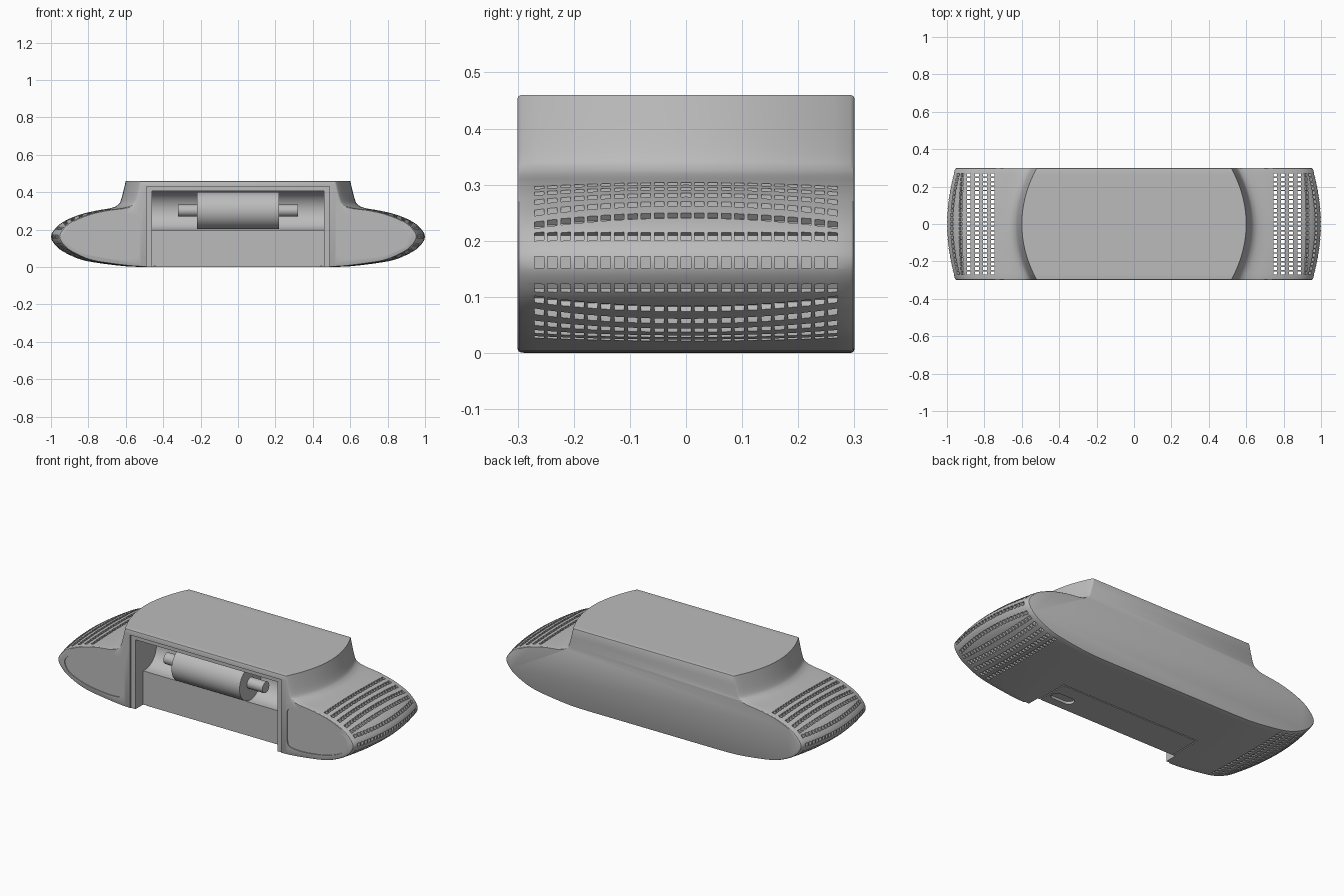
import bpy, bmesh, math
from mathutils import Matrix, Vector

if "Cube" in bpy.data.objects:
    bpy.data.objects.remove(bpy.data.objects["Cube"])

mat = bpy.data.materials.new("plain_grey")
mat.use_nodes = True
GREY = (0.5, 0.5, 0.5, 1)
mat.diffuse_color = GREY
mat.node_tree.nodes["Principled BSDF"].inputs["Base Color"].default_value = GREY

DEPTH = 0.3        # half depth of the body
ROLL_Y, ROLL_Z = -0.2, 0.302


def make_object(name, bm):
    bmesh.ops.recalc_face_normals(bm, faces=bm.faces)
    if bm.calc_volume(signed=True) < 0:
        bmesh.ops.reverse_faces(bm, faces=bm.faces)
    mesh = bpy.data.meshes.new(name)
    bm.to_mesh(mesh)
    bm.free()
    mesh.materials.append(mat)
    obj = bpy.data.objects.new(name, mesh)
    bpy.context.collection.objects.link(obj)
    return obj


def smooth(obj):
    bpy.ops.object.select_all(action='DESELECT')
    obj.select_set(True)
    bpy.context.view_layer.objects.active = obj
    bpy.ops.object.shade_smooth_by_angle(angle=math.radians(30))


def volume(mesh):
    bm = bmesh.new()
    bm.from_mesh(mesh)
    v = bm.calc_volume()
    bm.free()
    return v


def cut(target, bm):
    """Subtract bm, keeping the first solver result that is a sound solid."""
    cutter = make_object("cutter", bm)
    cutter.hide_render = True
    whole = volume(target.data)
    mod = target.modifiers.new("cut", 'BOOLEAN')
    mod.operation = 'DIFFERENCE'
    mod.object = cutter
    for solver in ('MANIFOLD', 'EXACT', 'FLOAT'):
        mod.solver = solver
        graph = bpy.context.evaluated_depsgraph_get()
        graph.update()
        result = bpy.data.meshes.new_from_object(target.evaluated_get(graph))
        if whole * .5 < volume(result) < whole - 1e-6:
            target.data = result
            break
    target.modifiers.clear()
    bpy.data.objects.remove(cutter)


def add_box(bm, centre, size, tilt=0):
    m = (Matrix.Translation(centre) @ Matrix.Rotation(tilt, 4, 'Y')
         @ Matrix.Diagonal((*size, 1)))
    bmesh.ops.create_cube(bm, size=1, matrix=m)


def add_loft(bm, rings):
    """Closed solid through rings of points, with flat end caps."""
    rings = [[bm.verts.new(c) for c in ring] for ring in rings]
    n = len(rings[0])
    for a, b in zip(rings, rings[1:]):
        for i in range(n):
            j = (i + 1) % n
            bm.faces.new((a[i], a[j], b[j], b[i]))
    bm.faces.new(rings[0])
    bm.faces.new(rings[-1])


def spline(pts, steps, closed=False):
    """Catmull-Rom curve through 2D points."""
    p = [Vector(q) for q in pts]
    p = [p[-1]] + p + p[:2] if closed else [p[0]] + p + [p[-1]]
    out = []
    for a, b, c, d in zip(p, p[1:], p[2:], p[3:]):
        for i in range(steps):
            t = i / steps
            out.append(0.5 * (2 * b + (c - a) * t + (2 * a - 5 * b + 4 * c - d) * t**2
                              + (3 * b - a - 3 * c + d) * t**3))
    return out if closed else out + [p[-1]]


# Half profile: underside, rounded nose, shoulder, raised top
half = spline([(.48, 0), (.6, .004), (.75, .022), (.84, .04), (.925, .077), (.975, .115),
               (1, .162), (.975, .208), (.925, .247), (.84, .282), (.75, .303),
               (.68, .315), (.645, .33), (.625, .36), (.6, .46)], 4)


def section(y, inset=0):
    """Body outline at depth y; ends and raised top bow inwards front and back."""
    right = []
    for x, z in half:
        raised = min(1, max(0, (.74 - x) / .1)) if z > .25 else 0
        x -= (.045 + .035 * raised) * (y / DEPTH) ** 2
        right.append((x * (1 - inset), y, .23 + (z - .23) * (1 - 3 * inset)))
    return right + [(-x, y, z) for x, y, z in reversed(right)]


# Body shell, lofted front to back with softened rims
rim = [(-DEPTH, .008), (-DEPTH + .002, .0025)]
middle = [((DEPTH - .007) * (i / 10 - 1), 0) for i in range(21)]
stations = rim + middle + [(-y, k) for y, k in reversed(rim)]
bm = bmesh.new()
add_loft(bm, [section(y, k) for y, k in stations])
body = make_object("body", bm)

# Stepped frame around the front opening
bm = bmesh.new()
add_box(bm, (0, -.345, .165), (.976, .11, .53))
cut(body, bm)

# Front opening with rounded roller cavity above a flat panel
arc = [(ROLL_Y + .104 * math.cos(a), ROLL_Z + .104 * math.sin(a))
       for a in (math.pi * (i / 24 - .5) for i in range(25))]
outline = [(-.4, -.1), (-.22, -.1), (-.22, .198)] + arc + [(-.4, .406)]
bm = bmesh.new()
add_loft(bm, [[(x, y, z) for y, z in outline] for x in (-.46, .46)])
cut(body, bm)

# Shallow side panels on the front
outline = spline([(.528, .16), (.528, .255), (.56, .28), (.66, .282), (.8, .25), (.89, .2),
                  (.912, .155), (.88, .105), (.78, .065), (.65, .046), (.56, .048),
                  (.53, .07)], 4, closed=True)
bm = bmesh.new()
for side in (1, -1):
    add_loft(bm, [[(side * p.x, y, p.y) for p in outline] for y in (-.35, -.2945)])
cut(body, bm)

# Underside hatch groove
corners = [(.448, -.25), (.448, -.027), (-.448, -.027), (-.448, -.25)]
corners += [(-.442, -.25), (-.442, -.033), (.442, -.033), (.442, -.25)]
bm = bmesh.new()
add_loft(bm, [[(x, y, z) for x, y in corners] for z in (-.1, .006)])
cut(body, bm)

# Finger slot in the hatch
bm = bmesh.new()
slot = [(.36 + .04 * math.copysign(1, math.cos(a)) + .03 * math.cos(a),
         -.14 + .03 * math.sin(a))
        for a in (math.tau * (i + .5) / 32 for i in range(32))]
add_loft(bm, [[(x, y, z) for x, y in slot] for z in (-.1, .015)])
cut(body, bm)

# Vent grid on both ends: vertical through slots, then tilted pockets at the nose
COLUMNS, PITCH = 23, .0238
slots, pockets = bmesh.new(), bmesh.new()
for side in (1, -1):
    for c in range(COLUMNS):
        y = (c - (COLUMNS - 1) / 2) * PITCH
        bow = .045 * (y / DEPTH) ** 2
        for x in (.755, .797, .84, .883):
            add_box(slots, (side * x, y, .16), (.02, .017, .5))
        add_box(pockets, (side * (1 - bow), y, .162), (.028, .017, .021))
        for up in (1, -1):
            for x, rise, tilt, follow in ((.928, .084, 50, .25), (.975, .046, 30, 1)):
                z = .162 + up * (rise - bow * (1 - follow) * .6)
                add_box(pockets, (side * (x - bow * follow), y, z), (.028, .017, .019),
                        -side * up * math.radians(tilt))
cut(body, slots)
cut(body, pockets)
smooth(body)

# Roller and its spindle
for name, radius, length in (("roller", .1, .22), ("spindle", .032, .32)):
    bm = bmesh.new()
    m = Matrix.Translation((0, ROLL_Y, ROLL_Z)) @ Matrix.Rotation(math.pi / 2, 4, 'Y')
    bmesh.ops.create_cone(bm, cap_ends=True, segments=64, radius1=radius,
                          radius2=radius, depth=2 * length, matrix=m)
    smooth(make_object(name, bm))
